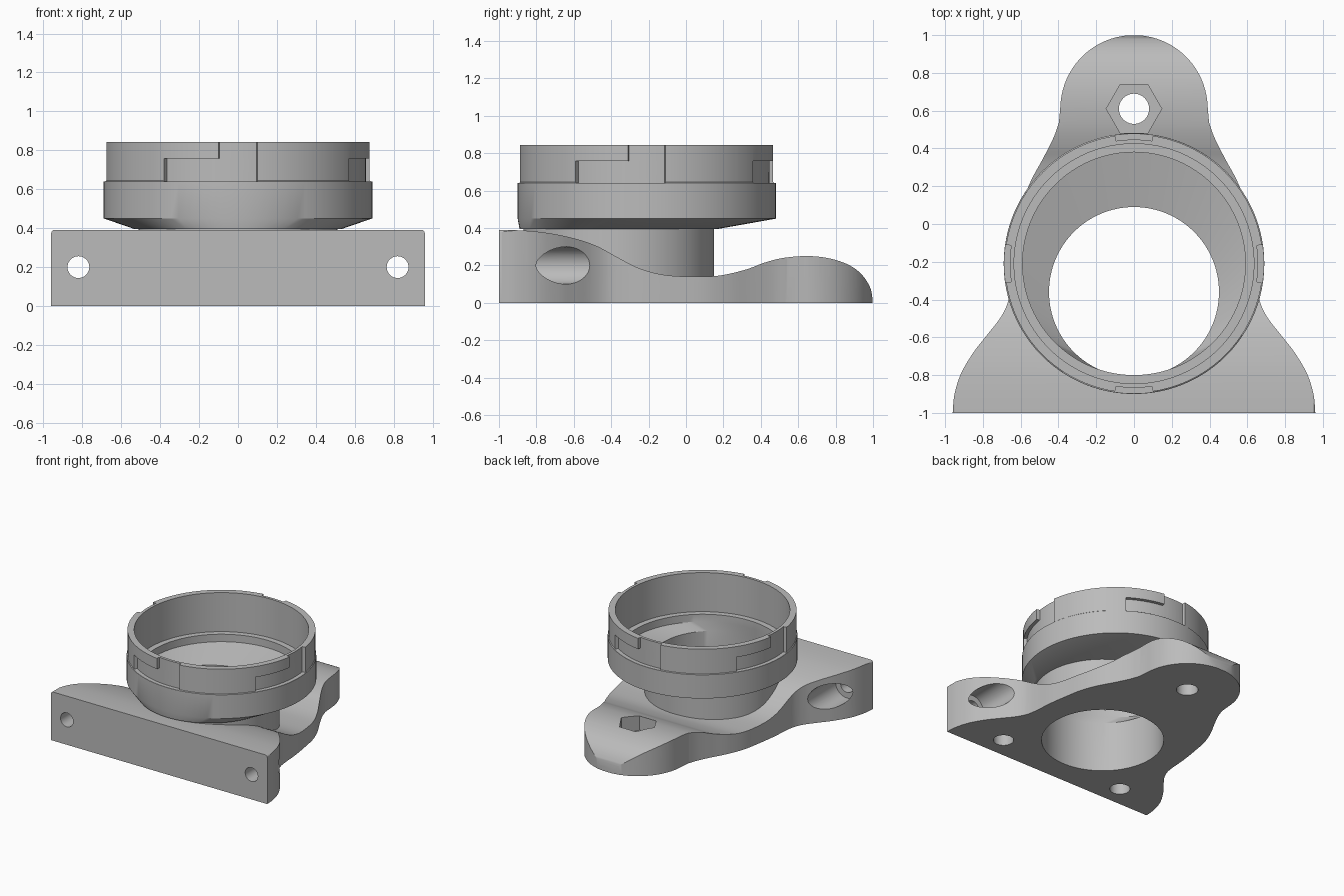
import bpy, bmesh, math
from mathutils import Vector, Matrix

if "Cube" in bpy.data.objects:
    bpy.data.objects.remove(bpy.data.objects["Cube"])

grey = bpy.data.materials.new("plain grey")
grey.diffuse_color = (0.50, 0.50, 0.50, 1)
grey.use_nodes = True
grey.node_tree.nodes["Principled BSDF"].inputs["Base Color"].default_value = grey.diffuse_color


def make(name, verts, faces):
    me = bpy.data.meshes.new(name)
    me.from_pydata(verts, [], faces)
    bm = bmesh.new()
    bm.from_mesh(me)
    bmesh.ops.recalc_face_normals(bm, faces=bm.faces)
    bm.to_mesh(me)
    bm.free()
    ob = bpy.data.objects.new(name, me)
    bpy.context.collection.objects.link(ob)
    me.materials.append(grey)
    return ob


def prism(name, pts, a, b, place):
    """Extrude a closed 2D outline from a to b; place maps (u, v, w) to xyz."""
    n = len(pts)
    verts = [place(u, v, w) for w in (a, b) for u, v in pts]
    faces = [list(range(n)), list(range(n, 2 * n))]
    faces += [[i, (i + 1) % n, n + (i + 1) % n, n + i] for i in range(n)]
    return make(name, verts, faces)


def along_z(u, v, w): return (u, v, w)
def along_y(u, v, w): return (u, w, v)
def along_x(u, v, w): return (w, u, v)


def circle(cx, cy, r, n=64, start=0.0):
    return [(cx + r * math.cos(start + 2 * math.pi * i / n),
             cy + r * math.sin(start + 2 * math.pi * i / n)) for i in range(n)]


def spline(pts, steps=6):
    """Smooth curve through the given points."""
    p = [Vector(q) for q in pts]
    p = [2 * p[0] - p[1]] + p + [2 * p[-1] - p[-2]]
    out = []
    for i in range(1, len(p) - 2):
        a, b, c, d = p[i - 1:i + 3]
        for k in range(steps):
            t = k / steps
            out.append(tuple(0.5 * (2 * b + (c - a) * t + (2 * a - 5 * b + 4 * c - d) * t * t
                                    + (3 * b - a - 3 * c + d) * t ** 3)))
    return out + [tuple(pts[-1])]


def boolean(ob, cutter, op='DIFFERENCE'):
    mod = ob.modifiers.new("cut", 'BOOLEAN')
    mod.operation, mod.object, mod.solver = op, cutter, 'EXACT'
    bpy.context.view_layer.objects.active = ob
    bpy.ops.object.modifier_apply(modifier=mod.name)
    bpy.data.objects.remove(cutter)


BORE_Y, RING_Y = -0.36, -0.21

# Base plate: plan outline with a round rear lobe
side = spline([(0.96, -1), (0.95, -0.9), (0.915, -0.79), (0.85, -0.68), (0.78, -0.59),
               (0.71, -0.50), (0.67, -0.42), (0.655, -0.33), (0.645, -0.2), (0.625, -0.06),
               (0.595, 0.1), (0.545, 0.23), (0.48, 0.35), (0.425, 0.46), (0.397, 0.54)])
lobe = [(0.39 * math.cos(a), 0.61 + 0.39 * math.sin(a))
        for a in [math.radians(2 + 88 * i / 20) for i in range(21)]]
half = side + lobe
outline = half + [(-x, y) for x, y in reversed(half[:-1])]
base = prism("base_plate", outline, 0, 0.6, along_z)

# Wavy top of the base, swept across the width
wave = spline([(-1.1, 0.392), (-0.9, 0.388), (-0.75, 0.375), (-0.6, 0.345), (-0.48, 0.305),
               (-0.36, 0.24), (-0.25, 0.185), (-0.12, 0.15), (0.04, 0.14), (0.18, 0.146),
               (0.32, 0.178), (0.42, 0.215), (0.52, 0.24), (0.64, 0.25), (0.75, 0.241),
               (0.85, 0.212), (0.92, 0.17), (0.97, 0.11), (0.995, 0.04), (1.0, -0.1)])
boolean(base, prism("wave_tool", wave + [(-1.1, -0.1)], -1.2, 1.2, along_x), 'INTERSECT')

# Rounded front corners
block = [(-1.2, -0.1), (1.2, -0.1), (1.2, 0.2), (0.96, 0.2)]
block += [(0.94 + 0.02 * math.cos(a), 0.372 + 0.02 * math.sin(a))
          for a in [math.pi / 2 * i / 5 for i in range(6)]]
block += [(-x, z) for x, z in reversed(block[3:])] + [(-1.2, 0.2)]
boolean(base, prism("corner_tool", block, -1.2, 1.2, along_y), 'INTERSECT')

# Main opening, rear screw hole and hexagonal nut pocket
boolean(base, prism("bore_tool", circle(0, BORE_Y, 0.51, 96), -0.2, 0.7, along_z))
boolean(base, prism("screw_tool", circle(0, 0.61, 0.08, 40), -0.2, 0.7, along_z))
boolean(base, prism("nut_tool", circle(0, 0.61, 0.147, 6), 0.12, 0.7, along_z))

for s in (-1, 1):
    # Front screw holes with wide counterbores, and blind holes underneath
    boolean(base, prism("front_tool", circle(s * 0.82, 0.2, 0.056, 40), -1.2, -0.3, along_y))
    boolean(base, prism("counterbore_tool", circle(s * 0.82, 0.2, 0.1, 48), -0.87, -0.3, along_y))
    boolean(base, prism("blind_tool", circle(s * 0.56, -0.83, 0.075, 40), -0.1, 0.15, along_z))

# Neck and offset socket ring: one closed loft of circles (centre y, radius, z)
N = 96
loops = [(BORE_Y, 0.51, 0), (BORE_Y, 0.51, 0.395), (BORE_Y, 0.53, 0.395), (RING_Y, 0.69, 0.45),
         (RING_Y, 0.69, 0.64), (RING_Y, 0.684, 0.645), (RING_Y, 0.684, 0.843), (RING_Y, 0.635, 0.843),
         (RING_Y, 0.635, 0.53), (RING_Y, 0.59, 0.53), (RING_Y, 0.59, 0.47), (BORE_Y, 0.45, 0.405),
         (BORE_Y, 0.45, 0)]
verts = [(x, y, z) for cy, r, z in loops for x, y in circle(0, cy, r, N)]
L = len(loops)
faces = [[j * N + i, j * N + (i + 1) % N, (j + 1) % L * N + (i + 1) % N, (j + 1) % L * N + i]
         for j in range(L) for i in range(N)]
socket = make("neck_and_socket_ring", verts, faces)


def sector(a0, a1, z0, z1):
    """Curved block outside radius 0.657 between two angles in degrees."""
    ang = [math.radians(a0 + (a1 - a0) * i / 14) for i in range(15)]
    pts = [(0.657 * math.cos(a), RING_Y + 0.657 * math.sin(a)) for a in ang]
    pts += [(0.8 * math.cos(a), RING_Y + 0.8 * math.sin(a)) for a in reversed(ang)]
    return prism("slot_tool", pts, z0, z1, along_z)


# Four L-shaped bayonet slots
for k in range(4):
    c = 90 * k
    boolean(socket, sector(c - 33.7, c + 8.4, 0.641, 0.757))
    boolean(socket, sector(c - 8.4, c + 8.4, 0.70, 0.95))

# Smooth curved walls, keep edges sharp
for ob in (base, socket):
    bpy.ops.object.select_all(action='DESELECT')
    ob.select_set(True)
    bpy.context.view_layer.objects.active = ob
    bpy.ops.object.shade_smooth_by_angle(angle=math.radians(25))
